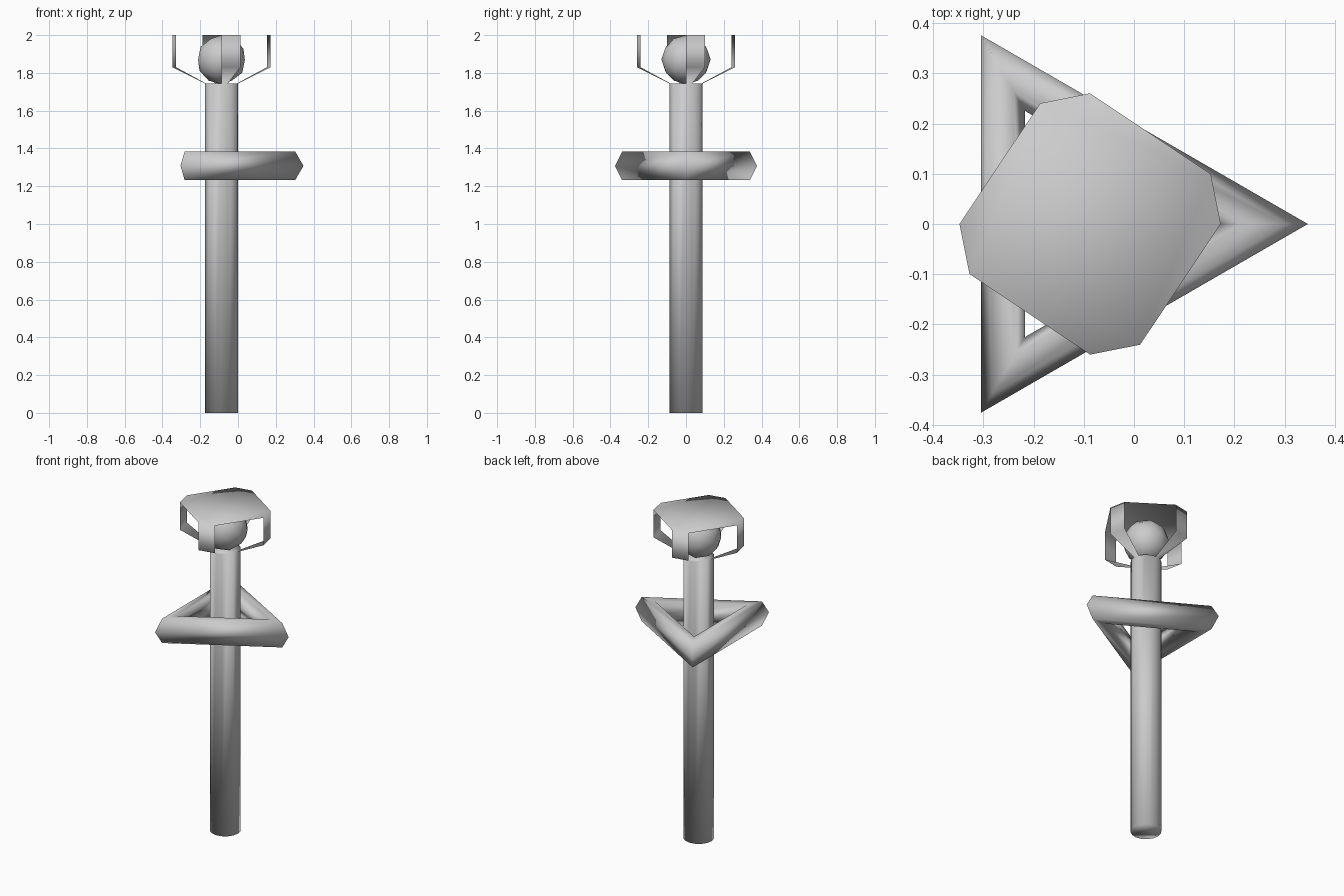
import bpy, bmesh
from math import cos, sin, pi

if "Cube" in bpy.data.objects:
    bpy.data.objects.remove(bpy.data.objects["Cube"])

CX = -0.0875          # lamp axis
U = 0.0868            # pole radius, the base unit
SIDES = 16


def smooth(obj, name):
    obj.name = name
    for p in obj.data.polygons:
        p.use_smooth = True


def point(bm, i, r, z):
    a = 2 * pi * i / SIDES
    return bm.verts.new((CX + r * cos(a), r * sin(a), z))


# Pole with four bent lantern straps and a flat roof, all one welded surface
bm = bmesh.new()
bottom = [point(bm, i, U, 0) for i in range(SIDES)]
top = [point(bm, i, U, 1.743) for i in range(SIDES)]
for i in range(SIDES):
    j = (i + 1) % SIDES
    bm.faces.new((bottom[i], bottom[j], top[j], top[i]))
bm.faces.new(bottom[::-1])
bm.faces.new(top)

roof = []
for i in range(0, SIDES, 4):
    low = [point(bm, k, 3 * U, 1.83) for k in (i, i + 1)]
    high = [point(bm, k, 3 * U, 2.0) for k in (i, i + 1)]
    bm.faces.new((top[i], top[i + 1], low[1], low[0]))
    bm.faces.new((low[0], low[1], high[1], high[0]))
    roof += high
bm.faces.new(roof)

mesh = bpy.data.meshes.new("pole_and_lantern")
bm.to_mesh(mesh)
bm.free()
pole = bpy.data.objects.new("pole_and_lantern", mesh)
bpy.context.collection.objects.link(pole)
smooth(pole, "pole_and_lantern")

# Light bulb inside the lantern
bpy.ops.mesh.primitive_ico_sphere_add(subdivisions=2, radius=1.5 * U,
                                      location=(CX, 0, 1.87))
smooth(bpy.context.object, "bulb")

# Triangular ring around the pole
bpy.ops.mesh.primitive_torus_add(major_segments=3, minor_segments=6,
                                 major_radius=4 * U, minor_radius=U,
                                 location=(CX, 0, 1.308))
smooth(bpy.context.object, "triangle_ring")
